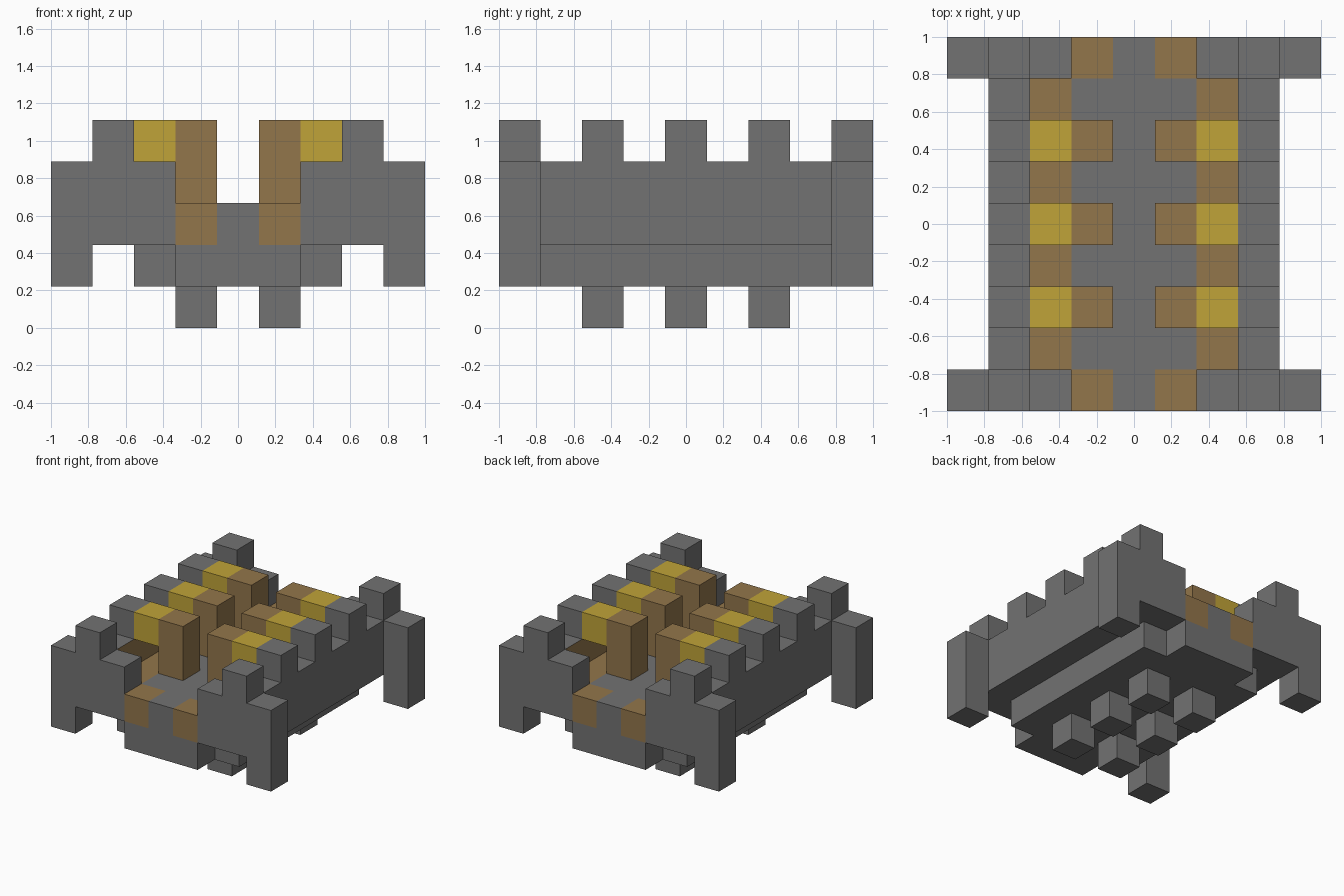
import bpy
import bmesh
from mathutils import Matrix, Vector

CELL = 2 / 9  # the whole model sits on a 9 x 9 x 5 grid of cubes

default = bpy.data.objects.get("Cube")
if default:
    bpy.data.objects.remove(default, do_unlink=True)


def make_material(name, rgb):
    mat = bpy.data.materials.new(name)
    mat.use_nodes = True
    color = (*rgb, 1)
    mat.diffuse_color = color
    mat.node_tree.nodes["Principled BSDF"].inputs["Base Color"].default_value = color
    return mat


GRAY = make_material("stone gray", (0.17, 0.17, 0.17))
BROWN = make_material("earth brown", (0.29, 0.18, 0.07))
YELLOW = make_material("mustard yellow", (0.53, 0.37, 0.04))


def add_box(bm, xs, ys, zs):
    """Add a box covering inclusive ranges of grid cells."""
    low = Vector((xs[0] - 0.5, ys[0] - 0.5, zs[0]))
    high = Vector((xs[1] + 0.5, ys[1] + 0.5, zs[1] + 1))
    matrix = (Matrix.Translation((low + high) / 2 * CELL)
              @ Matrix.Diagonal((*((high - low) * CELL), 1)))
    bmesh.ops.create_cube(bm, size=1, matrix=matrix)


def part(name, mat, x, ys, zs, lining=None):
    """Build boxes at column x on both sides, one for each y range."""
    bm = bmesh.new()
    for side in (-1, 1):
        for y in ys:
            add_box(bm, (side * x, side * x), y, zs)
    bm.normal_update()
    mesh = bpy.data.meshes.new(name)
    mesh.materials.append(mat)
    if lining:
        mesh.materials.append(lining)
        for face in bm.faces:  # faces turned towards the middle
            if face.normal.x * face.calc_center_median().x < -0.01:
                face.material_index = 1
    bm.to_mesh(mesh)
    bm.free()
    obj = bpy.data.objects.new(name, mesh)
    bpy.context.collection.objects.link(obj)
    return obj


def center_part(name, mat, xs, ys, zs):
    """Build boxes that straddle the middle."""
    bm = bmesh.new()
    for y in ys:
        add_box(bm, xs, y, zs)
    mesh = bpy.data.meshes.new(name)
    mesh.materials.append(mat)
    bm.to_mesh(mesh)
    bm.free()
    obj = bpy.data.objects.new(name, mesh)
    bpy.context.collection.objects.link(obj)


ENDS = [(-4, -4), (4, 4)]
RIBS = [(y, y) for y in (-2, 0, 2)]
INNER = [(-3, 3)]
FULL = [(-4, 4)]

# Belly and floor
center_part("keel", GRAY, (-1, 1), FULL, (1, 1))
center_part("floor", GRAY, (-1, 1), INNER, (2, 2))
center_part("end_sill", GRAY, (0, 0), ENDS, (2, 2))
part("sill_block", BROWN, 1, ENDS, (2, 2))
part("belly_rail", GRAY, 2, INNER, (1, 1))
part("floor_channel", BROWN, 2, INNER, (2, 2))

# Walls, with a brown lining on the inside
part("side_wall", GRAY, 3, FULL, (2, 3), lining=BROWN)
part("end_wall", GRAY, 2, ENDS, (2, 3))
part("merlon", GRAY, 3, ENDS + RIBS, (4, 4))

# Ribs reaching inwards from the walls
part("rib_bridge", YELLOW, 2, RIBS, (4, 4))
part("rib_post", BROWN, 1, RIBS, (3, 4))

# Legs and feet
part("corner_leg", GRAY, 4, ENDS, (1, 3))
part("foot", GRAY, 1, RIBS, (0, 0))
